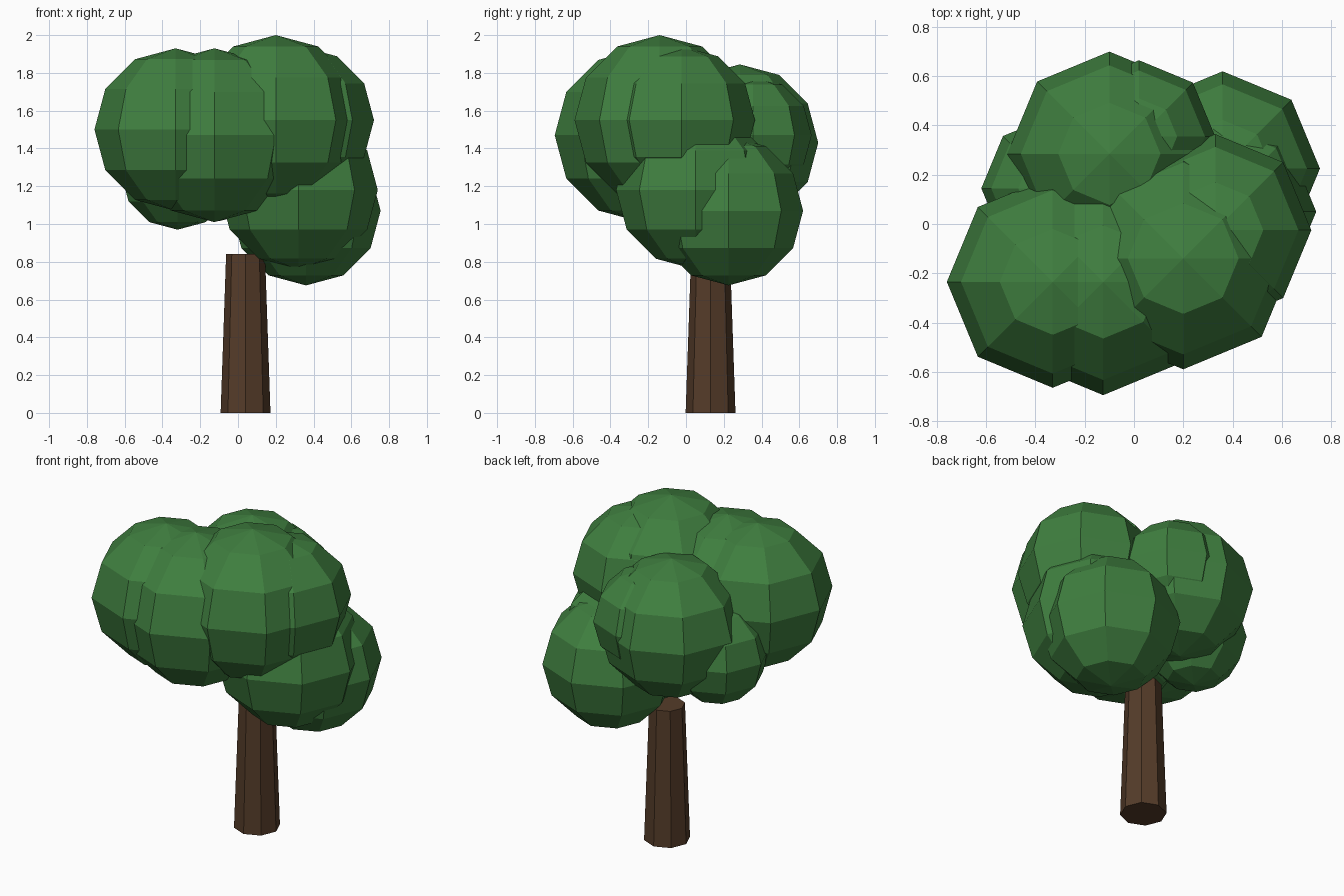
import bpy
import math

cube = bpy.data.objects.get("Cube")
if cube:
    bpy.data.objects.remove(cube, do_unlink=True)


def make_material(name, rgb):
    mat = bpy.data.materials.new(name)
    mat.use_nodes = True
    colour = (*rgb, 1.0)
    mat.diffuse_color = colour
    bsdf = next(n for n in mat.node_tree.nodes if n.type == 'BSDF_PRINCIPLED')
    bsdf.inputs["Base Color"].default_value = colour
    return mat


bark = make_material("bark_brown", (0.09, 0.045, 0.022))
leaf = make_material("leaf_green", (0.05, 0.21, 0.05))


def finish(name, mat):
    obj = bpy.context.object
    obj.name = name
    obj.data.materials.append(mat)
    bpy.ops.object.shade_flat()
    return obj


# Tapered eight-sided trunk, a corner facing the front
HEIGHT = 0.84
bpy.ops.mesh.primitive_cone_add(vertices=8, radius1=0.132, radius2=0.103,
                                depth=HEIGHT, location=(0.04, 0.13, HEIGHT / 2))
finish("trunk", bark)

# Overlapping faceted leaf clumps: name, centre, radius
clumps = [
    ("front_right_clump", (-0.33, -0.235, 1.50), 0.43),
    ("front_clump", (-0.125, -0.235, 1.47), 0.46),
    ("top_clump", (0.20, -0.14, 1.55), 0.45),
    ("left_clump", (0.33, -0.025, 1.55), 0.39),
    ("back_clump", (-0.10, 0.285, 1.43), 0.415),
    ("back_small_clump", (0.02, 0.355, 1.47), 0.31),
    ("low_right_clump", (-0.32, 0.145, 1.27), 0.30),
    ("low_left_clump", (0.32, 0.05, 1.18), 0.42),
    ("low_back_left_clump", (0.36, 0.225, 1.07), 0.395),
]
for name, centre, radius in clumps:
    bpy.ops.mesh.primitive_uv_sphere_add(segments=8, ring_count=6,
                                         radius=radius, location=centre)
    finish(name, leaf)
